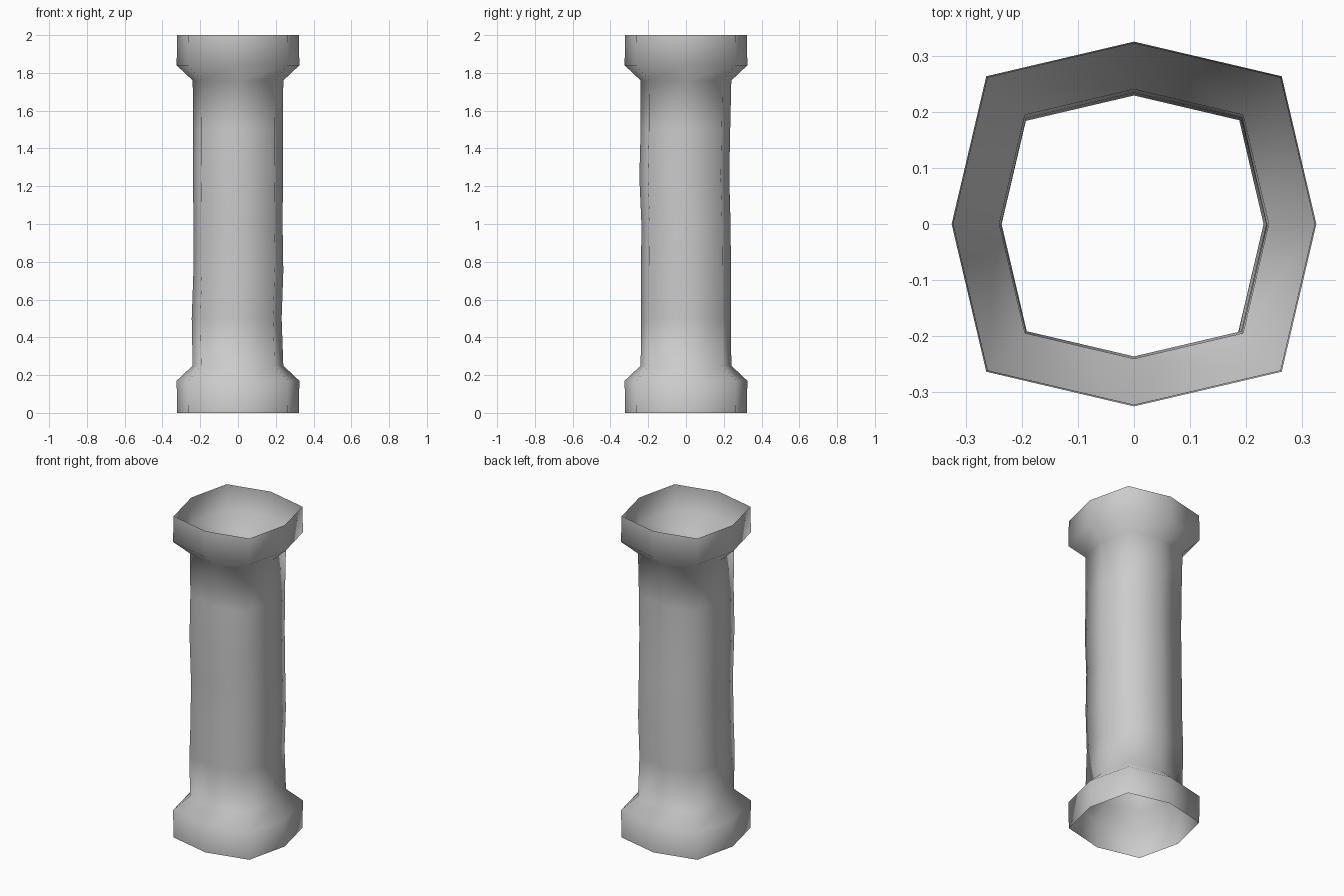
import bpy, bmesh
from math import radians

cube = bpy.data.objects.get("Cube")
if cube:
    bpy.data.objects.remove(cube, do_unlink=True)

stone = bpy.data.materials.new("pale_grey")
stone.use_nodes = True
colour = (0.6, 0.6, 0.6, 1)
stone.diffuse_color = colour
stone.node_tree.nodes["Principled BSDF"].inputs["Base Color"].default_value = colour

# Squared octagon: axis corners at 1, diagonal corners pushed out
SECTION = [(1, 0), (.81, .81), (0, 1), (-.81, .81),
           (-1, 0), (-.81, -.81), (0, -1), (.81, -.81)]

# Rings from foot to top: height, radius, slight x and y lean of the worn shaft
RINGS = [(0, .322, 0, 0), (.17, .325, 0, 0), (.25, .24, 0, 0),
         (.5, .238, -.007, 0), (.75, .238, .002, 0), (1, .236, 0, 0),
         (1.25, .238, 0, -.009), (1.5, .237, 0, -.003), (1.76, .24, 0, 0),
         (1.84, .325, 0, 0), (2, .322, 0, 0)]

# Open hollow column with flared ends
bm = bmesh.new()
loops = [[bm.verts.new((x * r + dx, y * r + dy, z)) for x, y in SECTION]
         for z, r, dx, dy in RINGS]
for low, high in zip(loops, loops[1:]):
    for i in range(len(SECTION)):
        j = (i + 1) % len(SECTION)
        bm.faces.new((low[i], low[j], high[j], high[i])).smooth = True
mesh = bpy.data.meshes.new("column")
bm.to_mesh(mesh)
bm.free()
mesh.materials.append(stone)
column = bpy.data.objects.new("column", mesh)
bpy.context.collection.objects.link(column)
